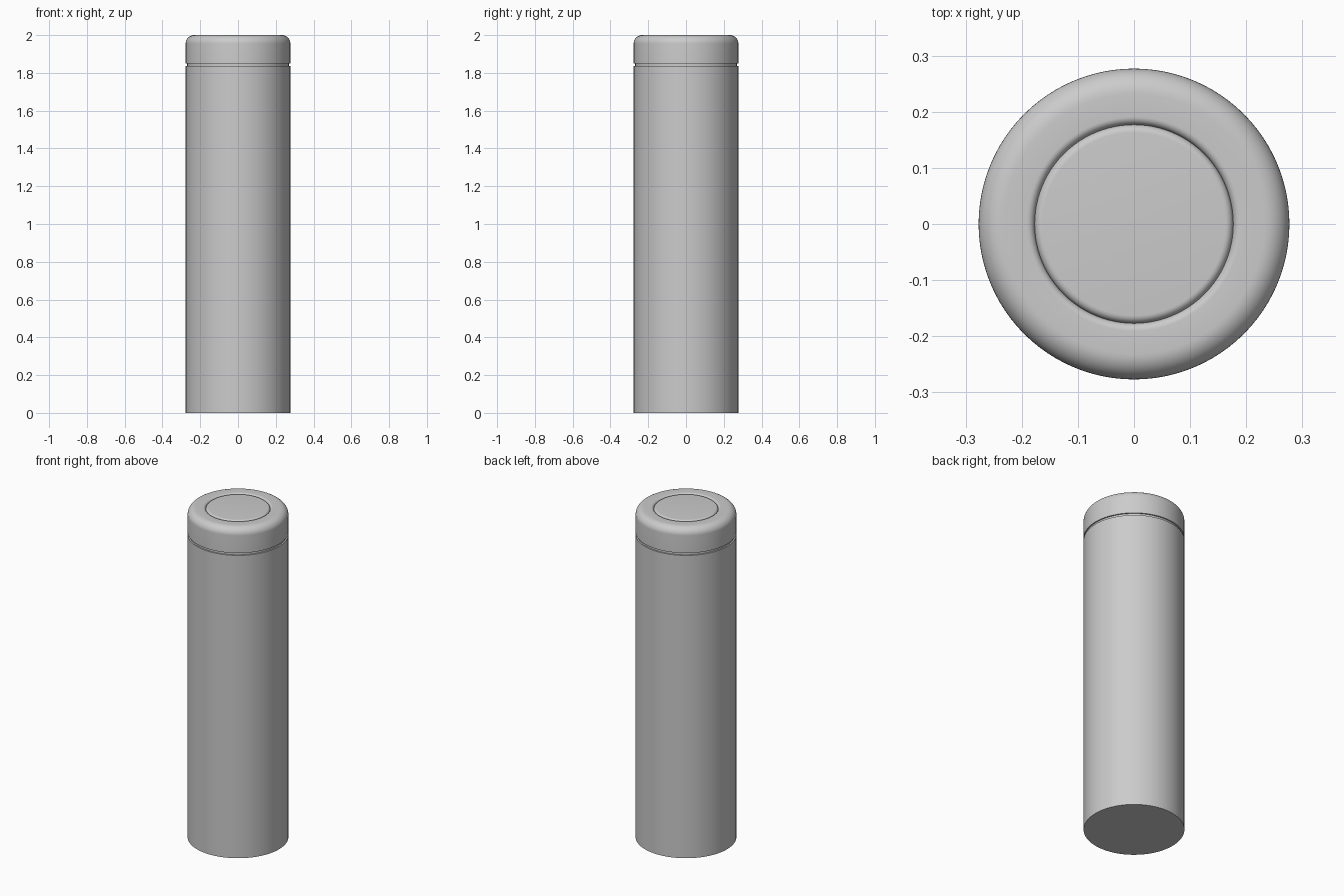
import bpy, bmesh, math

cube = bpy.data.objects.get("Cube")
if cube:
    bpy.data.objects.remove(cube, do_unlink=True)

R = 0.277
SEGMENTS = 96

grey = bpy.data.materials.new("satin grey")
grey.use_nodes = True
colour = (0.6, 0.6, 0.6, 1)
grey.diffuse_color = colour
grey.node_tree.nodes["Principled BSDF"].inputs["Base Color"].default_value = colour


def arc(cx, cz, radius, start, end, steps=8):
    """Profile points on a circular arc, angles in degrees."""
    angles = [math.radians(start + (end - start) * i / steps) for i in range(steps + 1)]
    return [(cx + radius * math.cos(a), cz + radius * math.sin(a)) for a in angles]


def lathe(name, profile):
    """Revolve a closed (radius, height) profile around z."""
    bm = bmesh.new()
    verts = [bm.verts.new((r, 0, z)) for r, z in profile]
    edges = [bm.edges.new(pair) for pair in zip(verts, verts[1:])]
    bmesh.ops.spin(bm, geom=verts + edges, cent=(0, 0, 0), axis=(0, 0, 1),
                   angle=math.tau, steps=SEGMENTS)
    bmesh.ops.remove_doubles(bm, verts=bm.verts, dist=1e-5)
    bmesh.ops.recalc_face_normals(bm, faces=bm.faces)
    mesh = bpy.data.meshes.new(name)
    bm.to_mesh(mesh)
    bm.free()
    mesh.materials.append(grey)
    obj = bpy.data.objects.new(name, mesh)
    bpy.context.collection.objects.link(obj)
    bpy.ops.object.select_all(action="DESELECT")
    obj.select_set(True)
    bpy.context.view_layer.objects.active = obj
    bpy.ops.object.shade_smooth_by_angle(angle=math.radians(30))
    return obj


# Body: plain cylinder with a narrow neck that forms the seam below the cap
lathe("body", [(0, 0), (R, 0), (R, 1.836), (R - 0.008, 1.836), (R - 0.008, 1.85), (0, 1.85)])

# Cap: rounded shoulder, soft ring groove and a flat centre disc
shoulder = 0.045
groove = 0.177
lip = 0.014
cap = [(0, 1.85), (R, 1.85)]
cap += arc(R - shoulder, 2 - shoulder, shoulder, 0, 90, 10)
cap += arc(groove + lip, 2 - lip, lip, 90, 180)
cap += arc(groove - lip, 2 - lip, lip, 0, 90)
cap += [(0, 2)]
lathe("cap", cap)
